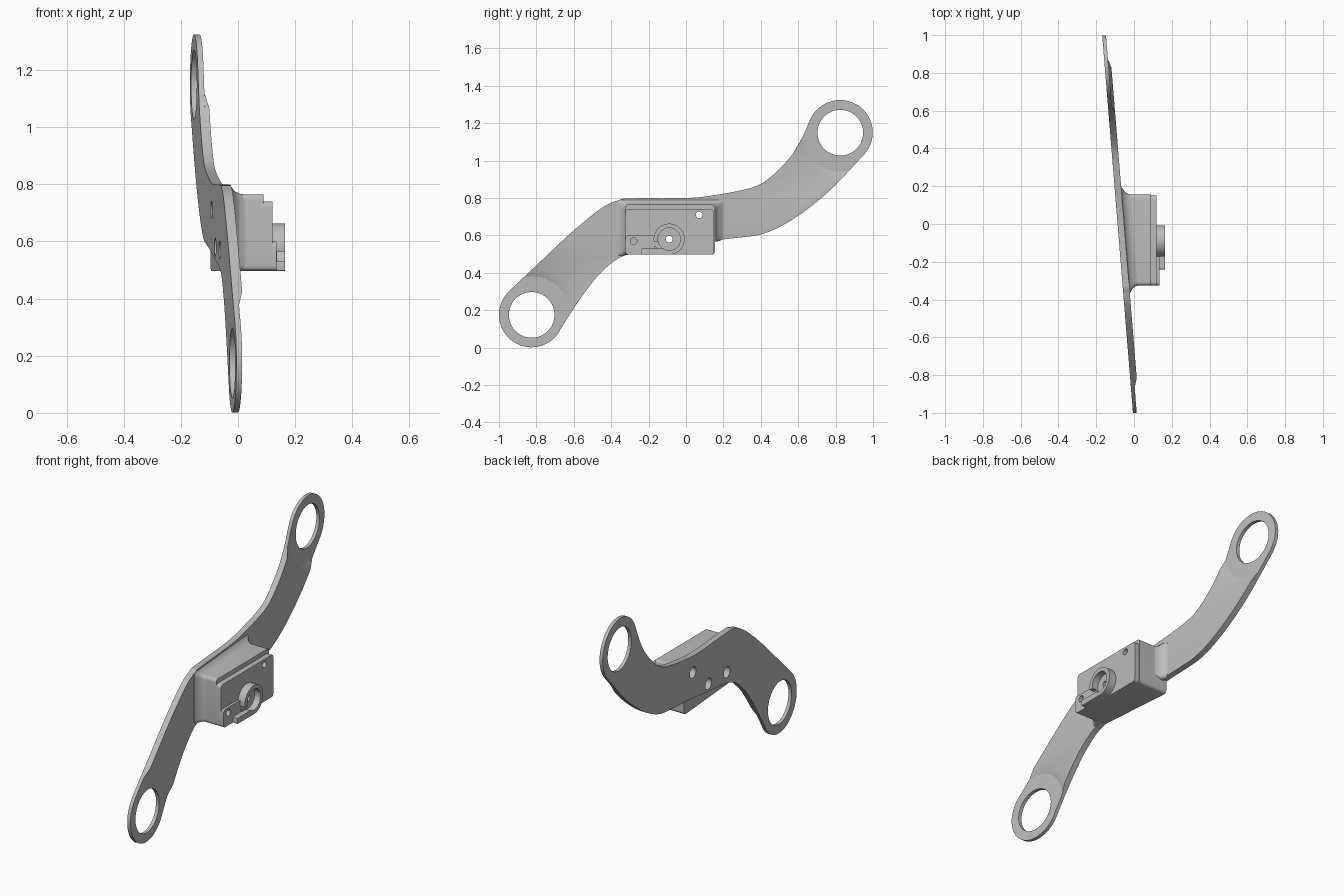
import bpy, bmesh
from math import sin, cos, pi, atan2
from mathutils import Vector

cube = bpy.data.objects.get("Cube")
if cube:
    bpy.data.objects.remove(cube, do_unlink=True)

grey = bpy.data.materials.new("plain grey")
grey.use_nodes = True
colour = (0.5, 0.5, 0.5, 1)
grey.diffuse_color = colour
grey.node_tree.nodes["Principled BSDF"].inputs["Base Color"].default_value = colour


def slant(t):
    """Depth rule for a surface at height t above the slanted back of the arm."""
    return lambda p: -0.087 - 0.0815 * p[0] + t


def flat(x):
    return lambda p: x


def loft(name, layers):
    """Solid through (outline in y,z ; depth rule) layers, capped at both ends."""
    bm = bmesh.new()
    rings = [[bm.verts.new((depth(p), p[0], p[1])) for p in pts] for pts, depth in layers]
    n = len(rings[0])
    for a, b in zip(rings, rings[1:]):
        for i in range(n):
            j = (i + 1) % n
            bm.faces.new((a[i], a[j], b[j], b[i]))
    bm.faces.new(rings[0][::-1])
    bm.faces.new(rings[-1])
    bmesh.ops.recalc_face_normals(bm, faces=bm.faces)
    mesh = bpy.data.meshes.new(name)
    bm.to_mesh(mesh)
    bm.free()
    mesh.materials.append(grey)
    ob = bpy.data.objects.new(name, mesh)
    bpy.context.collection.objects.link(ob)
    return ob


def circle(c, r, n=48):
    return [Vector((c[0] + r * cos(2 * pi * i / n), c[1] + r * sin(2 * pi * i / n))) for i in range(n)]


def rounded(corners, r, n=5):
    """Polygon with each corner replaced by a small curve."""
    pts = []
    cs = [Vector(c) for c in corners]
    for i, c in enumerate(cs):
        a = c + (cs[i - 1] - c).normalized() * r
        b = c + (cs[(i + 1) % len(cs)] - c).normalized() * r
        for k in range(n + 1):
            s = k / n
            pts.append(a * (1 - s) ** 2 + c * 2 * s * (1 - s) + b * s * s)
    return pts


def rect(y0, y1, z0, z1, r=0.02):
    return rounded([(y0, z0), (y1, z0), (y1, z1), (y0, z1)], r)


def spline(points, n=5):
    """Smooth path through the points."""
    p = [Vector(q) for q in points]
    p = [p[0] * 2 - p[1]] + p + [p[-1] * 2 - p[-2]]
    out = []
    for a, b, c, d in zip(p, p[1:], p[2:], p[3:]):
        for k in range(n):
            s = k / n
            out.append(0.5 * (2 * b + (c - a) * s + (2 * a - 5 * b + 4 * c - d) * s * s
                              + (3 * b - a - 3 * c + d) * s ** 3))
    return out + [p[-2]]


def arc(c, a, b, turn, n=40):
    """Points strictly between a and b around c, turning clockwise (-1) or not (1)."""
    a0 = atan2(a.y - c.y, a.x - c.x)
    sweep = ((atan2(b.y - c.y, b.x - c.x) - a0) * turn) % (2 * pi) * turn
    ra, rb = (a - c).length, (b - c).length
    return [c + Vector((cos(a0 + sweep * k / n), sin(a0 + sweep * k / n))) * (ra + (rb - ra) * k / n)
            for k in range(1, n)]


def crossing(path, c, r):
    """Where a path first leaves the circle."""
    for a, b in zip(path, path[1:]):
        da, db = (a - c).length, (b - c).length
        if da <= r < db:
            return a.lerp(b, (r - da) / (db - da))
    return path[0]


# Arm outline: two edges joining the two end rings
low, high = Vector((-0.825, 0.175)), Vector((0.825, 1.149))
RING, HOLE = 0.175, 0.122
top_edge = spline([(-0.945, 0.303), (-0.8, 0.44), (-0.63, 0.6), (-0.5, 0.71), (-0.42, 0.765),
                   (-0.36, 0.788), (-0.3, 0.798), (0, 0.8), (0.15, 0.815), (0.35, 0.855),
                   (0.45, 0.91), (0.55, 1.01), (0.61, 1.1), (0.662, 1.215)])
low_edge = spline([(0.945, 1.025), (0.8, 0.87), (0.7, 0.78), (0.6, 0.705), (0.5, 0.645),
                   (0.4, 0.605), (0.3, 0.59), (0.155, 0.573), (-0.1, 0.535), (-0.33, 0.492),
                   (-0.45, 0.405), (-0.53, 0.31), (-0.6, 0.21), (-0.67, 0.1)])
outline = (top_edge + arc(high, top_edge[-1], low_edge[0], -1)
           + low_edge + arc(low, low_edge[-1], top_edge[0], -1))
arm_plate = loft("arm_plate", [(outline, slant(0)), (outline, slant(0.02))])


# Thicker middle of the arm, ramping down in an arc before each ring
def pad(r):
    def trimmed(path, c0, c1):
        inner = [p for p in path if (p - c0).length > 0.26 and (p - c1).length > 0.26]
        return [crossing(path, c0, r)] + inner + [crossing(path[::-1], c1, r)]
    t, b = trimmed(top_edge, low, high), trimmed(low_edge, high, low)
    return t + arc(high, t[-1], b[0], 1) + b + arc(low, b[-1], t[0], 1)


arm_middle = loft("arm_middle", [(pad(0.205), slant(0.019)), (pad(0.25), slant(0.035))])

# Housing block with a stepped front and a flared foot
body = rect(-0.325, 0.155, 0.497, 0.765)
face = rect(-0.325, 0.15, 0.497, 0.74)
housing = loft("housing", [(body, slant(0.004)), (body, flat(0.09)), (face, flat(0.09)), (face, flat(0.12))])


def foot(g):
    return rounded([(-0.323 - g, 0.497 - g / 5), (0.153 + g, 0.573), (0.153 + g, 0.763 + g * 0.6),
                    (-0.323 - g, 0.763 + g * 0.6)], 0.025)


housing_foot = loft("housing_foot", [(foot(0.045), slant(0.025)), (foot(0.045), slant(0.036)),
                                     (foot(0.02), slant(0.05)), (foot(0.006), slant(0.07)),
                                     (foot(0), slant(0.095))])

# Raised details on the housing face
pivot = Vector((-0.09, 0.58))
boss = loft("pivot_boss", [(circle(pivot, 0.083), flat(0.11)), (circle(pivot, 0.083), flat(0.165))])
lug_shape = rounded([(-0.325, 0.497), (-0.165, 0.497), (-0.165, 0.6), (-0.325, 0.6)], 0.02)
screw_lug = loft("screw_lug", [(lug_shape, flat(0.11)), (lug_shape, flat(0.135))])
ledge_shape = rect(-0.24, -0.09, 0.497, 0.53, 0.004)
lower_ledge = loft("lower_ledge", [(ledge_shape, flat(0.11)), (ledge_shape, flat(0.165))])


def prism(shape, x0, x1):
    return loft("cutter", [(shape, flat(x0)), (shape, flat(x1))])


# Cutters: ring holes, screw holes with wider backs, boss recess and its side slot
ring_cuts = [prism(circle(c, HOLE, 64), -1, 1) for c in (low, high)]
screw_cuts, wide_cuts = [], []
for c in ((0.07, 0.71), (-0.28, 0.57), pivot):
    screw_cuts.append(prism(circle(c, 0.018, 24), -1, 1))
    wide_cuts.append(prism(circle(c, 0.032, 32), -1, 0.02))
recess = prism(circle(pivot, 0.06), 0.127, 1)
slot = prism(rect(-0.2, -0.1, 0.53, 0.565, 0.003), 0.136, 1)

jobs = {arm_plate: ring_cuts + wide_cuts, arm_middle: wide_cuts, housing_foot: wide_cuts,
        housing: screw_cuts + wide_cuts, boss: screw_cuts[2:] + [recess, slot],
        screw_lug: screw_cuts[1:] + [recess], lower_ledge: [recess]}
for ob, cuts in jobs.items():
    for c in cuts:
        m = ob.modifiers.new("cut", "BOOLEAN")
        m.operation, m.solver, m.object = "DIFFERENCE", "EXACT", c
bpy.context.view_layer.update()
deps = bpy.context.evaluated_depsgraph_get()
finished = {ob: bpy.data.meshes.new_from_object(ob.evaluated_get(deps)) for ob in jobs}
for ob, mesh in finished.items():
    ob.modifiers.clear()
    ob.data = mesh
for c in ring_cuts + screw_cuts + wide_cuts + [recess, slot]:
    bpy.data.objects.remove(c, do_unlink=True)

# Smooth shading with sharp edges kept
bpy.ops.object.select_all(action="DESELECT")
for ob in jobs:
    ob.select_set(True)
bpy.context.view_layer.objects.active = arm_plate
bpy.ops.object.shade_smooth_by_angle(angle=0.5)
